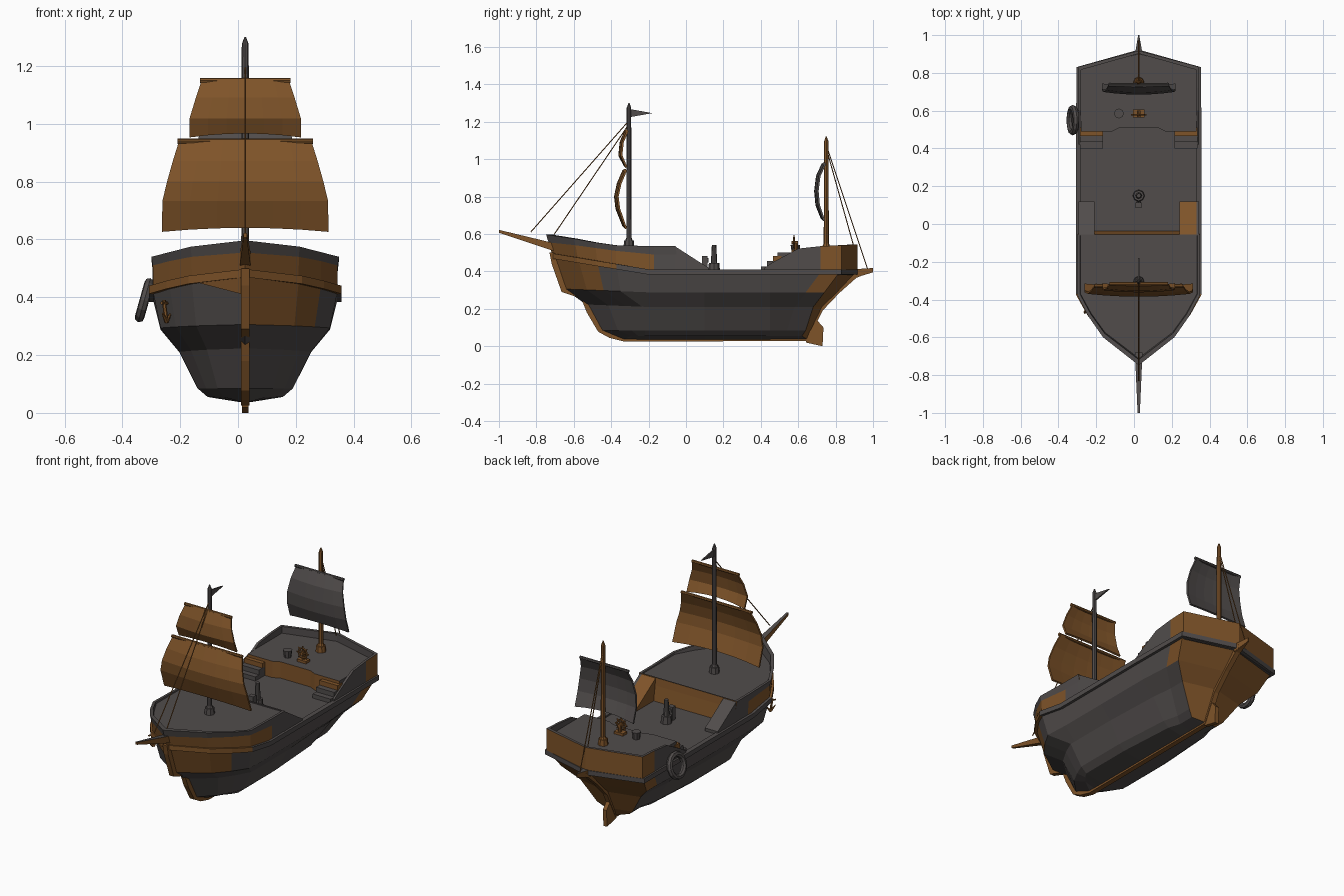
import bpy, bmesh, math
from mathutils import Vector

if "Cube" in bpy.data.objects:
    bpy.data.objects.remove(bpy.data.objects["Cube"])

CX = 0.025                      # hull centre line (the side ring offsets the bounds)
MATS = []
for nm, col in (("dark_grey_wood", (0.082, 0.073, 0.071, 1)), ("orange_brown_wood", (0.212, 0.088, 0.022, 1))):
    m = bpy.data.materials.new(nm)
    m.diffuse_color = col
    m.use_nodes = True
    m.node_tree.nodes["Principled BSDF"].inputs["Base Color"].default_value = m.diffuse_color
    MATS.append(m)
GREY, BROWN = 0, 1


def finish(bm, name, rule):
    """Make the object; rule is a colour index or a function of face centre and normal."""
    bmesh.ops.recalc_face_normals(bm, faces=bm.faces)
    for f in bm.faces:
        f.normal_update()
        f.material_index = rule(f.calc_center_median(), f.normal) if callable(rule) else rule
    me = bpy.data.meshes.new(name)
    bm.to_mesh(me)
    bm.free()
    for m in MATS:
        me.materials.append(m)
    ob = bpy.data.objects.new(name, me)
    ob.location.x = CX
    bpy.context.collection.objects.link(ob)
    return ob


def loft(name, rings, rule, loop=False, caps=(True, True)):
    bm = bmesh.new()
    vs = [[bm.verts.new(p) for p in r] for r in rings]
    pairs = list(zip(vs, vs[1:])) + ([(vs[-1], vs[0])] if loop else [])
    n = len(vs[0])
    for a, b in pairs:
        for j in range(n):
            k = (j + 1) % n
            bm.faces.new((a[j], a[k], b[k], b[j]))
    if not loop:
        if caps[0]:
            bm.faces.new(vs[0])
        if caps[1]:
            bm.faces.new(vs[-1])
    return finish(bm, name, rule)


def prism(name, pts, axis, a, b, rule):
    put = (lambda p, t: (t, p[0], p[1])) if axis == 'x' else (lambda p, t: (p[0], p[1], t))
    return loft(name, [[put(p, t) for p in pts] for t in (a, b)], rule)


def box(name, x0, x1, y0, y1, z0, z1, rule):
    return prism(name, [(x0, y0), (x1, y0), (x1, y1), (x0, y1)], 'z', z0, z1, rule)


def rod(name, p, q, r1, rule, r2=None, seg=8):
    p, q = Vector(p), Vector(q)
    bm = bmesh.new()
    bmesh.ops.create_cone(bm, cap_ends=True, segments=seg, radius1=r1, radius2=r1 if r2 is None else r2,
                          depth=(q - p).length)
    rot = (q - p).to_track_quat('Z', 'Y')
    for v in bm.verts:
        v.co = rot @ v.co + (p + q) / 2
    return finish(bm, name, rule)


def half(h, yb, d, tail):
    return [(fx * h, yb + fy * d) for fx, fy in ((0, 0), (.58, .4), (.82, .7), (1, 1))] + tail


def mirror(pts):
    return pts + [(-p[0],) + tuple(p[1:]) for p in reversed(pts) if p[0] > 1e-6]


def level(h, yb, d, ys, yt, taper, z, rise, ztip=None):
    pts = half(h, yb, d, [(h, -.2), (h, .1), (h * (1 + taper) / 2 if taper < .9 else h, .45),
                          (h * taper, ys - .1), (h * taper, ys), (0, yt)])
    return [(x, y, ztip if ztip is not None and x == 0 else z + rise * max(0, (-.2 - y) / .5)) for x, y in pts]


# Hull lofted from keel to rail
specs = [(.004, -.34, .12, .62, .65, 1, .035, 0), (.13, -.34, .12, .62, .65, .65, .055, 0, .035),
         (.165, -.46, .24, .64, .67, .72, .085, 0), (.228, -.535, .3, .68, .73, .88, .21, .02),
         (.293, -.65, .3, .74, .81, .96, .288, .02), (.32, -.71, .34, .82, .91, .99, .395, .085)]
levels = [level(*s) for s in specs]


def hull_rule(c, n):
    bow = c.x > 0 and c.y < -.47 and c.z > .3
    return BROWN if n.y > .45 or bow or (c.z > .29 and c.y > .68) else GREY


loft("hull", [mirror(l) for l in levels], hull_rule, caps=(True, False))

# Painted triangle under the rail on the left bow
tri = [Vector((-.19, -.574, .458)), Vector((-.006, -.711, .48)), Vector((-.006, -.695, .41))]
loft("left_bow_plate", [tri, [p + Vector((-.003, -.004, 0)) for p in tri]], BROWN)

# Rail around the hull
dirs = [(0, -1), (.8, -.7), (.8, -.7), (1, -.2), (1, 0), (1, 0), (1, 0), (1, 0), (1, .8), (0, 1)]
side = [[(x + dx * o, y + dy * o, z + dz) for o, dz in ((.013, -.012), (.013, .016), (-.015, .016), (-.015, -.012))]
        for (x, y, z), (dx, dy) in zip(levels[-1], dirs)]
rail = side + [[(-x, y, z) for x, y, z in s] for s in reversed(side[1:-1])]
loft("rail", rail, lambda c, n: BROWN if c.y < -.3 else GREY, loop=True)

# Keel, stem and sternpost in one plate, plus rudder and the pointed stern tip
prism("keel", [(-.73, .50), (-.718, .44), (-.665, .29), (-.56, .255), (-.53, .18), (-.47, .078), (-.41, .045),
               (-.33, .025), (.65, .028), (.73, .19), (.82, .285), (.91, .365), (.935, .375), (.93, .405),
               (.9, .41), (.8, .39), (-.6, .39), (-.70, .50)], 'x', -.015, .015, BROWN)
prism("rudder", [(.64, .02), (.73, 0), (.735, .10), (.70, .14), (.67, .10)], 'x', -.012, .012, BROWN)
loft("stern_tip", [[(-w, y, a), (w, y, a), (w, y, b), (-w, y, b)]
                   for w, y, a, b in ((.02, .9, .365, .412), (.003, 1, .395, .418))],
     lambda c, n: GREY if n.z > .7 else BROWN)

# Main deck
box("main_deck", -.31, .31, -.08, .52, .37, .402, GREY)

# Forecastle with raised bulwark
mid = [.555, .54, .525, .51, .49, .49]
top = [.597, .575, .555, .54, .535, .535]
base = [.48, .457, .44, .423, .395, .395]


def fore(h, yb, d, ye, zs):
    return mirror([(x, y, z) for (x, y), z in zip(half(h, yb, d, [(h, -.17), (h, ye)]), zs)])


def fore_rule(c, n):
    if c.y > -.08 and n.y > .6:
        return BROWN
    return BROWN if c.y < -.2 and c.z < .49 + .15 * (-c.y - .2) and abs(n.z) < .8 else GREY


loft("forecastle", [fore(.318, -.712, .34, -.035, base), fore(.32, -.735, .36, -.05, mid),
                    fore(.325, -.748, .37, -.055, top), fore(.31, -.718, .345, -.062, top),
                    fore(.308, -.71, .34, -.062, [.529] * 6)], fore_rule)

# Sloped side wings behind the forecastle
wing = [(-.06, .39), (-.06, .535), (.08, .445), (.12, .42), (.12, .39)]
prism("left_wing", wing, 'x', -.32, -.235, GREY)
prism("right_wing_outer", wing, 'x', .305, .32, GREY)
prism("right_wing_inner", wing, 'x', .215, .305, BROWN)

# Quarterdeck, bulwark and steps
prism("quarterdeck", mirror([(0, .51), (.1, .51), (.14, .49), (.305, .49), (.305, .825), (0, .90)]), 'z', .38, .50,
      lambda c, n: BROWN if n.y < -.3 else GREY)
stations = [(.32, .42, .42), (.32, .47, .452), (.32, .6, .522), (.32, .72, .535), (.32, .832, .54), (0, .918, .545)]
stations = mirror(stations)
loft("stern_bulwark", [[(x, y, .395), (x, y, z), (x * .955, y - (.016 if y > .8 else 0), z),
                        (x * .955, y - (.016 if y > .8 else 0), .395)] for x, y, z in stations],
     lambda c, n: BROWN if c.y > .73 and (n.y > .5 or n.x * c.x > .1) and abs(n.z) < .5 else GREY)
for s in (-1, 1):
    for i in range(3):
        a, b = sorted((s * .19, s * .31))
        box(f"step_{'left' if s < 0 else 'right'}_{i}", a, b, .4 + .033 * i, .51, .39, .427 + .028 * i,
            BROWN if i == 2 else GREY)

# Bowsprit
bs = [(-.68, .50, .545, .02), (-1, .607, .622, .006)]
loft("bowsprit", [[(-w, y, a), (w, y, a), (w, y, b), (-w, y, b)] for y, a, b, w in bs],
     lambda c, n: GREY if n.z > .7 else BROWN)

# Masts, collars and pennant
for nm, y, z0, z1, col in (("foremast", -.305, .52, 1.3, GREY), ("mizzen_mast", .75, .49, 1.12, BROWN)):
    rod(nm, (0, y, z0), (0, y, z1 - .025), .014, col, .012)
    rod(nm + "_tip", (0, y, z1 - .025), (0, y, z1), .012, col, .003)
    rod(nm + "_collar", (0, y, z0), (0, y, z0 + .045), .03, col, .026)
    rod(nm + "_collar_top", (0, y, z0 + .045), (0, y, z0 + .058), .02, col, .015)
prism("pennant", [(-.3, 1.268), (-.3, 1.225), (-.18, 1.246)], 'x', -.004, .004, GREY)


def sail(name, prof, col, bulge):
    """Square sail: rows of (y, z, half width), bulging forward in the middle."""
    bm = bmesh.new()
    n = 6
    rows = []
    for i, (y, z, h) in enumerate(prof):
        lift = .014 if i == len(prof) - 1 else 0
        us = [2 * j / n - 1 for j in range(n + 1)]
        rows.append([bm.verts.new((u * h, y + bulge * u * u, z + lift * (1 - u * u))) for u in us])
    for a, b in zip(rows, rows[1:]):
        for j in range(n):
            bm.faces.new((a[j], a[j + 1], b[j + 1], b[j]))
    ob = finish(bm, name, col)
    mod = ob.modifiers.new("thickness", 'SOLIDIFY')
    mod.thickness = .01
    mod.offset = 0
    y, z, h = prof[0]
    rod(name + "_yard", (-h - .006, y + .008, z), (h + .006, y + .008, z), .009, col)


sail("fore_lower_sail", [(-.335, .94, .228), (-.365, .87, .25), (-.38, .80, .27), (-.372, .735, .286),
                         (-.335, .628, .288)], BROWN, .015)
sail("fore_upper_sail", [(-.325, 1.15, .15), (-.35, 1.09, .17), (-.357, 1.02, .192), (-.33, .955, .192)], BROWN, .012)
sail("mizzen_sail", [(.73, .975, .155), (.70, .91, .17), (.69, .83, .187), (.697, .755, .194), (.725, .67, .194)],
     GREY, .014)

# Rigging
for i, (p, q) in enumerate((((-.31, 1.2), (-.83, .61)), ((-.31, 1.18), (-.72, .575)),
                            ((.755, 1.06), (.97, .415)), ((.755, 1.04), (.895, .54)))):
    rod(f"rope_{i}", (0, *p), (0, *q), .003, BROWN, seg=5)

# Deck pump
rod("pump_base", (0, .15, .40), (0, .15, .445), .032, GREY, .028)
rod("pump_post", (0, .15, .445), (0, .15, .54), .017, GREY, .012)
rod("pump_spout", (0, .12, .46), (0, .085, .46), .012, GREY)
box("pump_handle", -.016, .016, .085, .115, .40, .482, GREY)

# Steering wheel and bucket
box("wheel_stand", -.03, .03, .565, .605, .495, .515, BROWN)
rod("wheel_post", (0, .59, .51), (0, .59, .555), .01, BROWN)
wheel = [(.03 * math.cos(i * math.pi / 4), .578, .553 + .03 * math.sin(i * math.pi / 4)) for i in range(8)]
hub = Vector((0, .578, .553))
for i in range(8):
    rod(f"wheel_rim_{i}", wheel[i], wheel[(i + 1) % 8], .005, BROWN, seg=5)
    rod(f"wheel_spoke_{i}", hub, hub + (Vector(wheel[i]) - hub) * 1.35, .004, BROWN, seg=5)
rod("wheel_hub", (0, .565, .553), (0, .6, .553), .01, BROWN)
rod("bucket", (-.105, .585, .50), (-.105, .585, .542), .02, GREY, .026)

# Rope ring hung on the left side
bpy.ops.mesh.primitive_torus_add(major_segments=14, minor_segments=7, major_radius=.064, minor_radius=.017)
ring = bpy.context.object
ring.name = "rope_ring"
ring.location = (CX - .349, .55, .39)
ring.rotation_euler = Vector((-1, 0, .28)).to_track_quat('Z', 'Y').to_euler()
ring.data.materials.append(MATS[GREY])

# Anchor on the left bow
ax, ay = -.272, -.45
rod("anchor_shank", (ax, ay, .315), (ax - .01, ay, .39), .007, BROWN, seg=6)
for s in (-1, 1):
    rod(f"anchor_arm_{s}", (ax, ay, .315), (ax + s * .014, ay + s * .025, .345), .008, BROWN, .003, 6)
rod("anchor_stock", (ax - .018, ay - .02, .38), (ax + .004, ay + .02, .38), .005, BROWN, seg=6)
